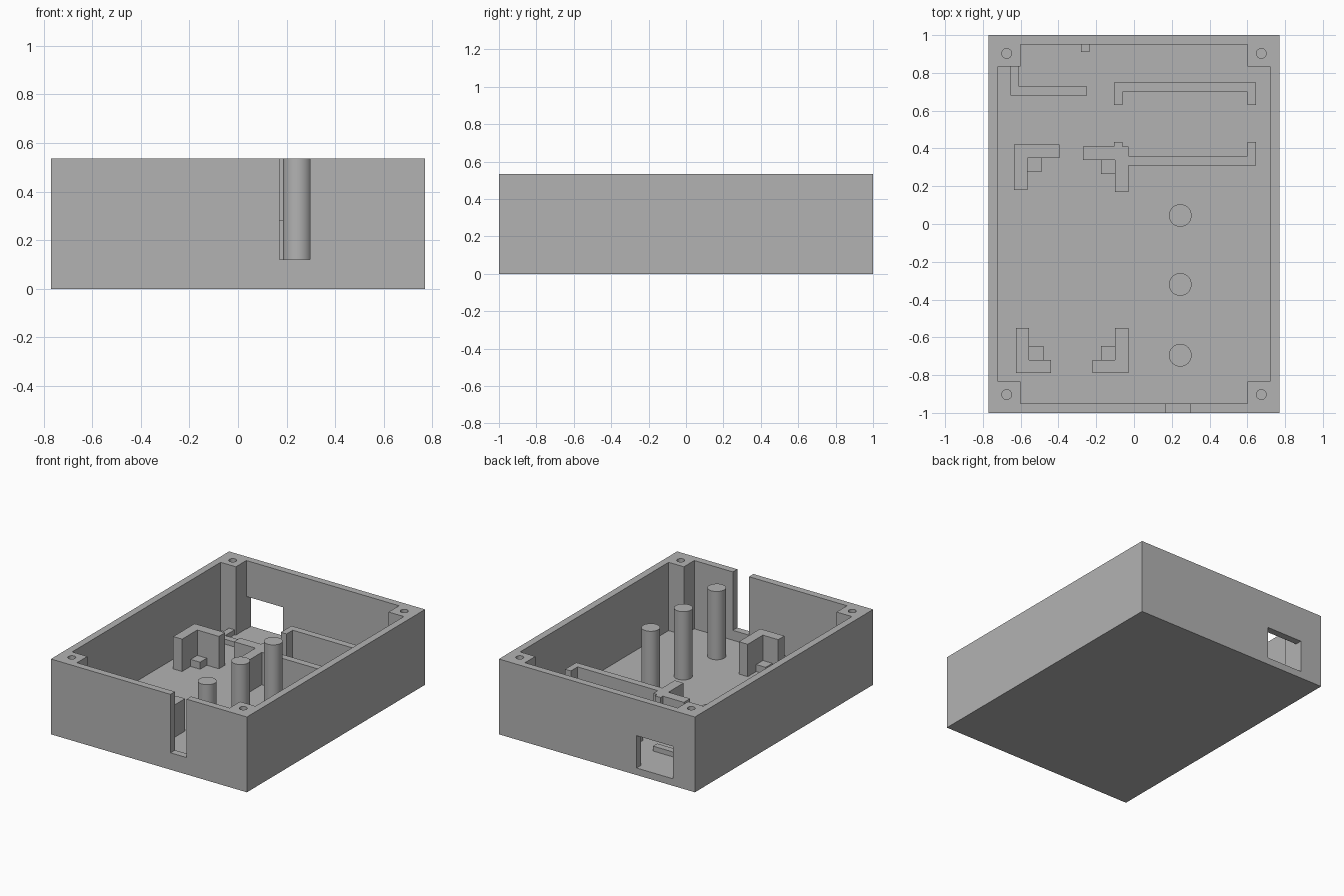
import bpy
import bmesh
import math

if "Cube" in bpy.data.objects:
    bpy.data.objects.remove(bpy.data.objects["Cube"], do_unlink=True)

FLOOR, HEIGHT = 0.05, 0.535
RAIL_TOP, STEP_TOP, LEDGE_TOP = 0.28, 0.1, 0.085

grey = bpy.data.materials.new("plain grey plastic")
grey.use_nodes = True
colour = (0.45, 0.45, 0.45, 1)
grey.diffuse_color = colour
grey.node_tree.nodes["Principled BSDF"].inputs["Base Color"].default_value = colour


def prism(name, points, z0, z1):
    """Extrude a flat outline from z0 up to z1."""
    bm = bmesh.new()
    face = bm.faces.new([bm.verts.new((x, y, z0)) for x, y in points])
    top = bmesh.ops.extrude_face_region(bm, geom=[face])["geom"]
    for v in top:
        if isinstance(v, bmesh.types.BMVert):
            v.co.z = z1
    bmesh.ops.recalc_face_normals(bm, faces=bm.faces)
    mesh = bpy.data.meshes.new(name)
    bm.to_mesh(mesh)
    bm.free()
    mesh.materials.append(grey)
    obj = bpy.data.objects.new(name, mesh)
    bpy.context.collection.objects.link(obj)
    return obj


def block(name, x0, x1, y0, y1, z0, z1):
    return prism(name, [(x0, y0), (x1, y0), (x1, y1), (x0, y1)], z0, z1)


def cylinder(name, x, y, radius, z0, z1, sides=32):
    angles = [2 * math.pi * i / sides for i in range(sides)]
    return prism(name, [(x + radius * math.cos(a), y + radius * math.sin(a)) for a in angles], z0, z1)


def smooth(obj):
    bpy.ops.object.select_all(action='DESELECT')
    obj.select_set(True)
    bpy.context.view_layer.objects.active = obj
    bpy.ops.object.shade_smooth_by_angle(angle=math.radians(30))


def cut(obj, cutter):
    cutter.hide_render = True
    mod = obj.modifiers.new("cut", 'BOOLEAN')
    mod.operation, mod.solver, mod.object = 'DIFFERENCE', 'EXACT', cutter
    bpy.ops.object.select_all(action='DESELECT')
    obj.select_set(True)
    bpy.context.view_layer.objects.active = obj
    bpy.ops.object.modifier_apply(modifier=mod.name)
    bpy.data.objects.remove(cutter, do_unlink=True)


# Open case: the cavity outline leaves a screw boss in every corner
case = block("case", -0.77, 0.77, -1, 1, 0, HEIGHT)
quarter = [(0.72, 0.833), (0.6, 0.833), (0.6, 0.95)]
mirrored = [(-x, y) for x, y in reversed(quarter)]
cavity = quarter + mirrored + [(-x, -y) for x, y in quarter + mirrored]
cut(case, prism("cavity_cutter", cavity, FLOOR, 0.7))
for sx in (-1, 1):
    for sy in (-1, 1):
        cut(case, cylinder("screw_hole_cutter", 0.674 * sx, 0.903 * sy, 0.026, 0.2, 0.7, 24))

# Cable slot at the front, socket window at the back
cut(case, block("cable_slot_cutter", 0.17, 0.297, -1.1, -0.9, 0.12, 0.7))
cut(case, block("socket_window_cutter", -0.597, -0.312, 0.9, 1.1, FLOOR, RAIL_TOP))
smooth(case)

# Round support pins
for i, y in enumerate((-0.695, -0.32, 0.045)):
    smooth(cylinder(f"support_pin_{i + 1}", 0.245, y, 0.06, FLOOR, HEIGHT))


# Corner brackets with a low step in the inner corner
def step(name, x, y, dx, dy):
    t, e = 0.07, 0.145
    xs, ys = sorted((x + t * dx, x + e * dx)), sorted((y + t * dy, y + e * dy))
    block(name + "_step", *xs, *ys, FLOOR, STEP_TOP)


def bracket(name, x, y, dx, dy, arm_x, arm_y=0.24, t=0.07):
    outline = [(0, 0), (arm_x, 0), (arm_x, t), (t, t), (t, arm_y), (0, arm_y)]
    prism(name, [(x + u * dx, y + v * dy) for u, v in outline], FLOOR, RAIL_TOP)
    step(name, x, y, dx, dy)


bracket("front_right_bracket", -0.625, -0.79, 1, 1, 0.185)
bracket("front_left_bracket", -0.03, -0.79, -1, 1, 0.19)
bracket("back_right_bracket", -0.635, 0.42, 1, -1, 0.24)

# Long rails that hold a board; the front one carries the fourth bracket
prism("front_rail_with_bracket", [
    (-0.27, 0.41), (-0.27, 0.34), (-0.1, 0.34), (-0.1, 0.17), (-0.03, 0.17), (-0.03, 0.31),
    (0.645, 0.31), (0.645, 0.435), (0.6, 0.435), (0.6, 0.36), (-0.03, 0.36), (-0.03, 0.41),
    (-0.06, 0.41), (-0.06, 0.435), (-0.105, 0.435), (-0.105, 0.41)], FLOOR, RAIL_TOP)
step("back_left_bracket", -0.03, 0.41, -1, -1)
prism("back_rail", [
    (-0.105, 0.63), (-0.06, 0.63), (-0.06, 0.7), (0.6, 0.7), (0.6, 0.63),
    (0.645, 0.63), (0.645, 0.75), (-0.105, 0.75)], FLOOR, RAIL_TOP)

# Low ledge and stop beside the socket window
prism("socket_ledge", [
    (-0.655, 0.835), (-0.655, 0.68), (-0.25, 0.68), (-0.25, 0.727),
    (-0.61, 0.727), (-0.61, 0.835)], FLOOR, LEDGE_TOP)
block("socket_stop", -0.28, -0.235, 0.91, 0.95, FLOOR, LEDGE_TOP)
